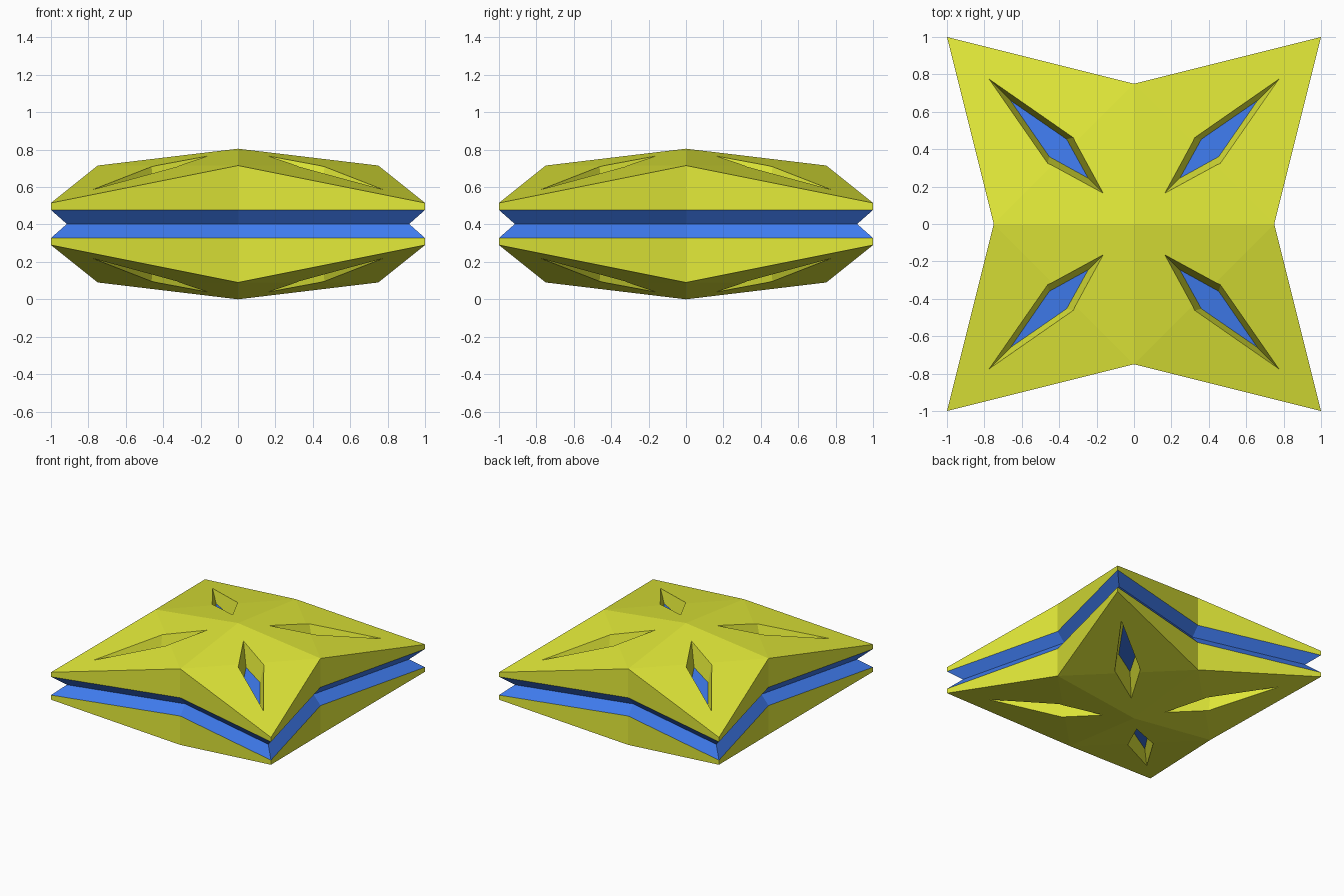
import bpy, bmesh

if "Cube" in bpy.data.objects:
    bpy.data.objects.remove(bpy.data.objects["Cube"])

MID = 0.4025  # height of the symmetry plane


def material(name, rgb):
    m = bpy.data.materials.new(name)
    m.diffuse_color = (*rgb, 1)
    m.use_nodes = True
    m.node_tree.nodes["Principled BSDF"].inputs["Base Color"].default_value = m.diffuse_color
    return m


yellow = material("yellow", (0.76, 0.82, 0.04))
blue = material("blue", (0.05, 0.2, 0.86))


def roof(x, y):
    """Point on the creased top surface, measured from the symmetry plane."""
    u = x + y
    return (x, y, 0.4025 - 0.12 * u if u <= 0.75 else 0.3125 - 0.16 * (u - 0.75))


def floor(x, y):
    """Point on the sloping floor of a diamond recess."""
    return (x, y, 0.2355 - 0.0785 * (x + y))


# One eighth of the star: outline, diamond opening, recess floor, rim and waist
C, M, K = roof(0, 0), roof(0.75, 0), roof(1, 1)
T, P, S, O = roof(0.165, 0.165), roof(0.437, 0.313), roof(0.462, 0.325), roof(0.775, 0.775)
ft, fs, fo = floor(0.245, 0.245), floor(0.453, 0.36), floor(0.66, 0.66)
MR, KR = (0.75, 0, 0.075), (1, 1, 0.075)
MW, KW = (0.686, 0, 0), (0.915, 0.915, 0)

shell_faces = [(C, M, P, T), (M, K, O, S, P), (T, P, S, fs, ft), (S, O, fo, fs), (K, M, MR, KR)]
floor_faces = [(fs, fo, ft)]
waist_faces = [(KR, MR, MW, KW)]


def build(name, faces, mat, sides):
    """Reflect the eighth around the star and onto the given z sides."""
    bm = bmesh.new()
    for sz in sides:
        for sx in (1, -1):
            for sy in (1, -1):
                for swap in (False, True):
                    flip = (sx * sy * sz < 0) != swap
                    for face in faces:
                        pts = [((y if swap else x) * sx, (x if swap else y) * sy, z * sz)
                               for x, y, z in face]
                        if flip:
                            pts.reverse()
                        bm.faces.new([bm.verts.new(p) for p in pts])
    bmesh.ops.remove_doubles(bm, verts=bm.verts[:], dist=1e-4)
    mesh = bpy.data.meshes.new(name)
    bm.to_mesh(mesh)
    bm.free()
    mesh.materials.append(mat)
    ob = bpy.data.objects.new(name, mesh)
    ob.location.z = MID
    bpy.context.collection.objects.link(ob)
    return ob


build("upper_shell", shell_faces, yellow, (1,))
build("lower_shell", shell_faces, yellow, (-1,))
build("recess_floors", floor_faces, blue, (1, -1))
build("waist_groove", waist_faces, blue, (1, -1))
